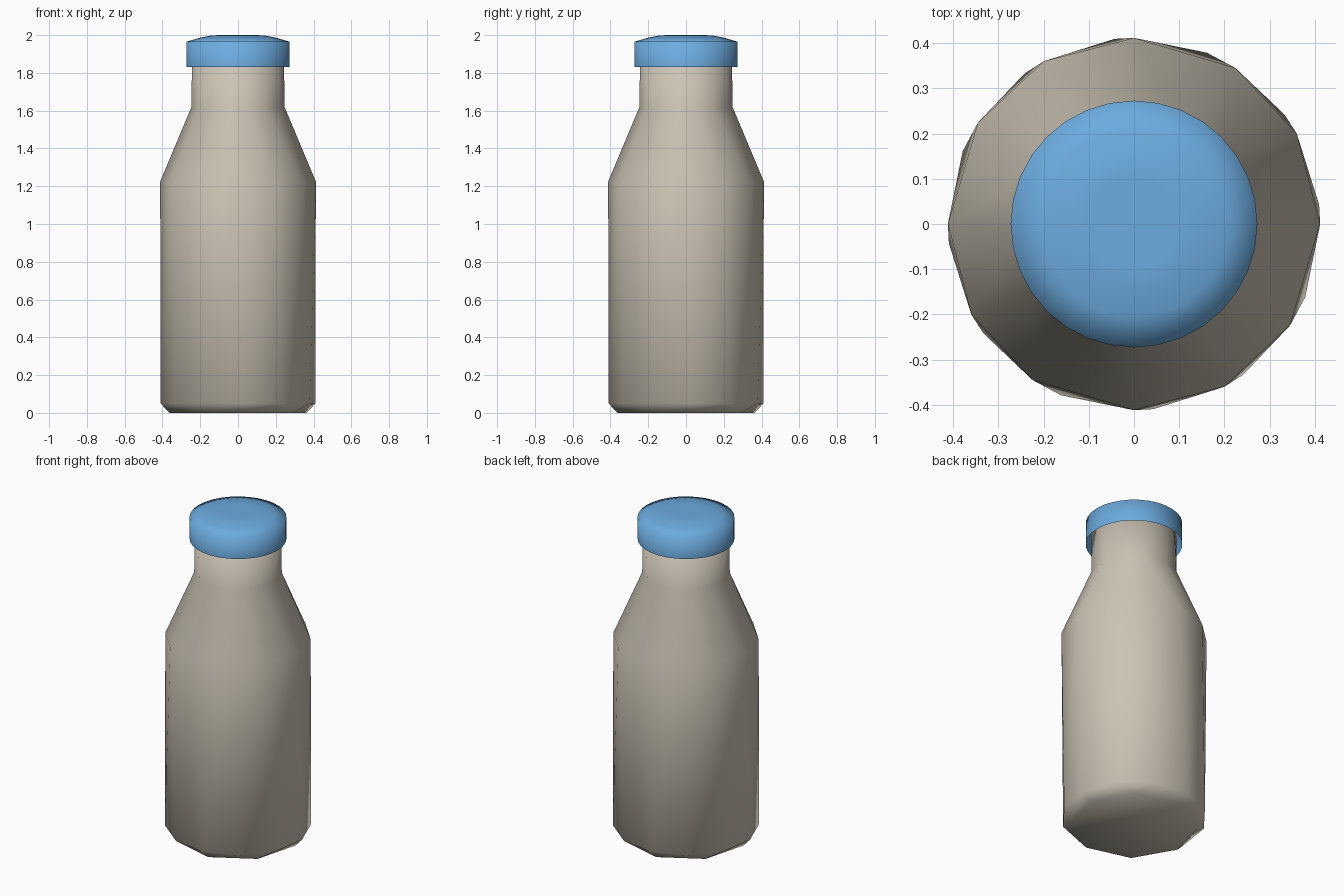
import bpy, bmesh, math

if "Cube" in bpy.data.objects:
    bpy.data.objects.remove(bpy.data.objects["Cube"])


def material(name, rgb):
    m = bpy.data.materials.new(name)
    m.diffuse_color = (*rgb, 1)
    m.use_nodes = True
    m.node_tree.nodes["Principled BSDF"].inputs["Base Color"].default_value = m.diffuse_color
    return m


def zip_rings(bm, lo, hi):
    # triangulate between two rings of (angle, vertex), any counts
    i = j = 0
    n, m = len(lo), len(hi)
    a = lambda ring, k: ring[k % len(ring)][0] + 360 * (k // len(ring))
    while i < n or j < m:
        p, q = lo[i % n][1], hi[j % m][1]
        if j >= m or (i < n and a(lo, i + 1) <= a(hi, j + 1)):
            i += 1
            bm.faces.new((p, lo[i % n][1], q))
        else:
            j += 1
            bm.faces.new((p, hi[j % m][1], q))


def lathe(name, rings, mat, cap_bottom):
    # rings: (z, radius, angles in degrees)
    bm = bmesh.new()
    built = []
    for z, r, angles in rings:
        built.append([(d, bm.verts.new((r * math.cos(math.radians(d)),
                                        r * math.sin(math.radians(d)), z)))
                      for d in angles])
    for lo, hi in zip(built, built[1:]):
        zip_rings(bm, lo, hi)
    if cap_bottom:
        bm.faces.new([v for _, v in reversed(built[0])])
    top = built[-1]
    centre = bm.verts.new((0, 0, rings[-1][0] - 0.004))
    for k in range(len(top)):
        bm.faces.new((top[k][1], top[(k + 1) % len(top)][1], centre))
    me = bpy.data.meshes.new(name)
    bm.to_mesh(me)
    bm.free()
    me.materials.append(mat)
    me.polygons.foreach_set("use_smooth", [True] * len(me.polygons))
    ob = bpy.data.objects.new(name, me)
    bpy.context.collection.objects.link(ob)
    return ob


def quarters(*angles):
    # repeat angles in all four quadrants
    return [a + 90 * k for k in range(4) for a in angles]


# bottle body: few-sided, slightly twisted rings
base = quarters(7.5, 52.5)
low = quarters(6, 36, 67)
shoulder = quarters(0, 29, 57)
neck = quarters(4, 34, 63)
lathe("bottle_body", [
    (0, 0.366, base),
    (0.05, 0.412, low),
    (1.225, 0.412, shoulder),
    (1.62, 0.247, neck),
    (1.93, 0.243, shoulder),
], material("warm grey", (0.60, 0.55, 0.46)), True)

# round cap: thin shell, open underneath, slightly dished on top
full = [360 / 32 * k for k in range(32)]
lathe("cap", [
    (1.83, 0.273, full),
    (1.965, 0.273, full),
    (1.985, 0.205, full),
    (1.998, 0.14, full),
    (2.0, 0.10, full),
], material("sky blue", (0.15, 0.41, 0.74)), False)
